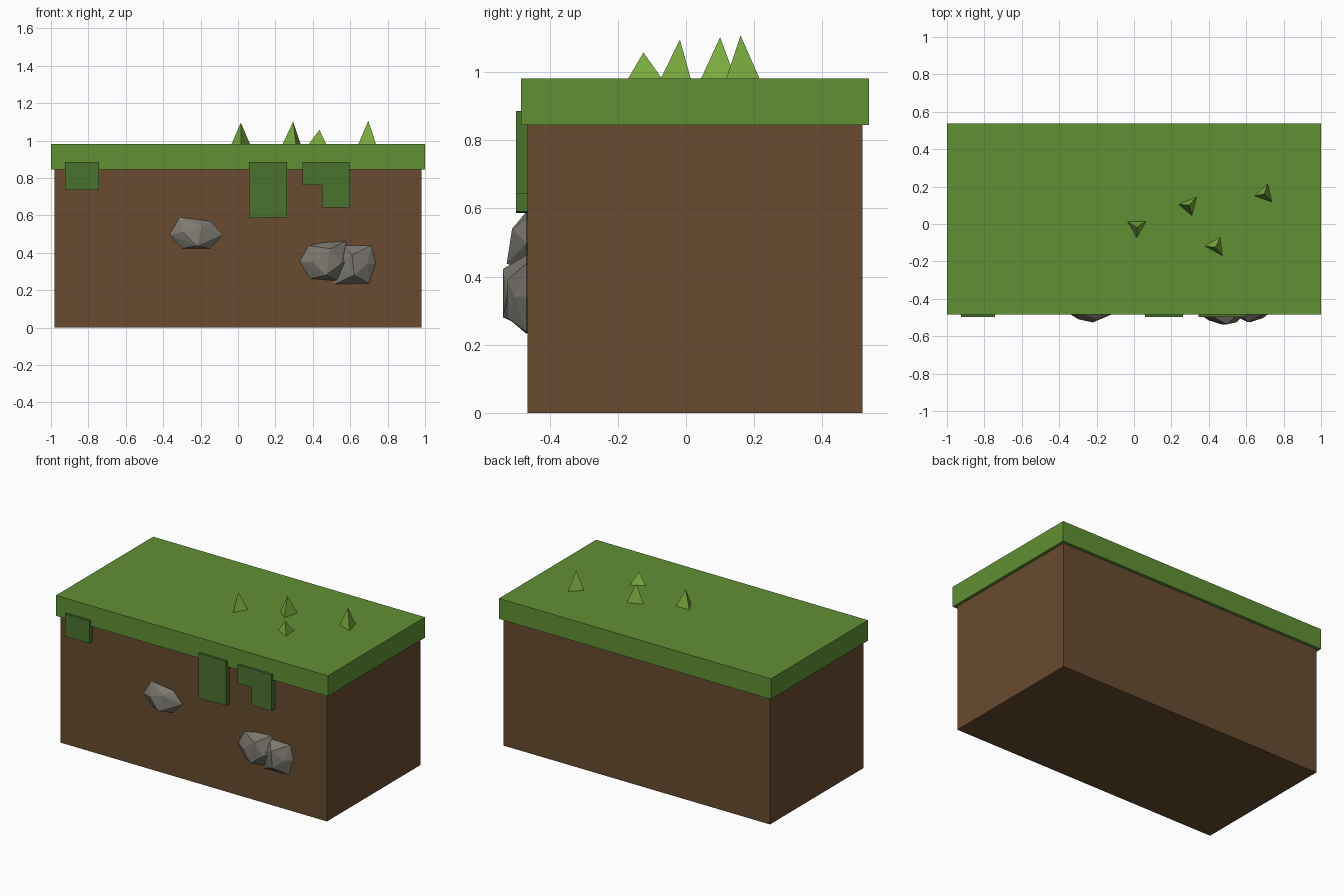
import bpy, bmesh

if "Cube" in bpy.data.objects:
    bpy.data.objects.remove(bpy.data.objects["Cube"])

def material(name, rgb):
    m = bpy.data.materials.new(name)
    m.diffuse_color = (*rgb, 1)
    m.use_nodes = True
    m.node_tree.nodes["Principled BSDF"].inputs["Base Color"].default_value = m.diffuse_color
    return m

DIRT = material("dirt_brown", (0.14, 0.07, 0.03))
GRASS = material("grass_green", (0.12, 0.28, 0.035))
MOSS = material("moss_green", (0.07, 0.17, 0.03))
BLADE = material("blade_green", (0.20, 0.42, 0.05))
STONE = material("stone_grey", (0.20, 0.19, 0.16))

def finish(name, bm, mat):
    bmesh.ops.recalc_face_normals(bm, faces=bm.faces)
    mesh = bpy.data.meshes.new(name)
    bm.to_mesh(mesh)
    bm.free()
    mesh.materials.append(mat)
    ob = bpy.data.objects.new(name, mesh)
    bpy.context.collection.objects.link(ob)
    return ob

def box(name, lo, hi, mat):
    bm = bmesh.new()
    bmesh.ops.create_cube(bm, size=1)
    for v in bm.verts:
        v.co = [(a + b) / 2 + c * (b - a) for a, b, c in zip(lo, hi, v.co)]
    return finish(name, bm, mat)

def plate(name, profile, y0, y1, mat):
    """Extrude an (x, z) outline along y."""
    bm = bmesh.new()
    f = bm.faces.new([bm.verts.new((x, y0, z)) for x, z in profile])
    ext = bmesh.ops.extrude_face_region(bm, geom=[f])["geom"]
    for v in ext:
        if isinstance(v, bmesh.types.BMVert):
            v.co.y = y1
    return finish(name, bm, mat)

def hull(name, points, mat):
    bm = bmesh.new()
    for p in points:
        bm.verts.new(p)
    res = bmesh.ops.convex_hull(bm, input=bm.verts)
    loose = [v for v in bm.verts if not v.link_faces]
    bmesh.ops.delete(bm, geom=loose, context='VERTS')
    return finish(name, bm, mat)

# Soil block and overhanging turf slab
box("dirt_block", (-0.98, -0.465, 0), (0.98, 0.517, 0.85), DIRT)
box("grass_slab", (-1, -0.484, 0.845), (1, 0.537, 0.981), GRASS)

# Square-cut moss hanging over the front
moss = [
    [(-0.924, 0.735), (-0.743, 0.735), (-0.743, 0.885), (-0.924, 0.885)],
    [(0.058, 0.586), (0.262, 0.59), (0.262, 0.885), (0.058, 0.885)],
    [(0.345, 0.762), (0.449, 0.762), (0.449, 0.643), (0.596, 0.643),
     (0.596, 0.885), (0.345, 0.885)],
]
for i, profile in enumerate(moss):
    plate(f"moss_patch_{i + 1}", profile, -0.498, -0.462, MOSS)

# Three-sided grass blades: apex, then base corners
blades = [
    ((0.015, -0.018, 1.095), [(-0.035, 0.014), (0.065, 0.014), (0.015, -0.074)]),
    ((0.295, 0.100, 1.102), [(0.238, 0.105), (0.335, 0.145), (0.31, 0.044)]),
    ((0.435, -0.125, 1.057), [(0.378, -0.118), (0.461, -0.070), (0.473, -0.170)]),
    ((0.697, 0.160, 1.107), [(0.643, 0.150), (0.715, 0.216), (0.738, 0.118)]),
]
for i, (apex, base) in enumerate(blades):
    hull(f"grass_blade_{i + 1}", [apex] + [(x, y, 0.98) for x, y in base], BLADE)

# Faceted stones: (x, z) rim at the soil face, raised front points, buried back
def stone(name, rim, front):
    cx = sum(p[0] for p in rim) / len(rim)
    cz = sum(p[1] for p in rim) / len(rim)
    pts = [(x, -0.468, z) for x, z in rim]
    pts += [(cx + (x - cx) * 0.6, -0.41, cz + (z - cz) * 0.6) for x, z in rim]
    pts += [(x, y, z) for x, z, y in front]
    hull(name, pts, STONE)

stone("stone_left",
      [(-0.312, 0.59), (-0.147, 0.569), (-0.083, 0.497), (-0.15, 0.422),
       (-0.30, 0.424), (-0.366, 0.497)],
      [(-0.22, 0.437, -0.526), (-0.19, 0.54, -0.51), (-0.295, 0.51, -0.51)])
stone("stone_middle",
      [(0.33, 0.353), (0.377, 0.438), (0.457, 0.455), (0.575, 0.463),
       (0.60, 0.35), (0.537, 0.25), (0.385, 0.262)],
      [(0.495, 0.422, -0.537), (0.47, 0.28, -0.537), (0.40, 0.35, -0.515),
       (0.55, 0.34, -0.525)])
stone("stone_right",
      [(0.56, 0.44), (0.714, 0.438), (0.735, 0.342), (0.70, 0.237),
       (0.516, 0.232), (0.49, 0.33)],
      [(0.61, 0.39, -0.525), (0.62, 0.28, -0.525), (0.69, 0.34, -0.503)])
